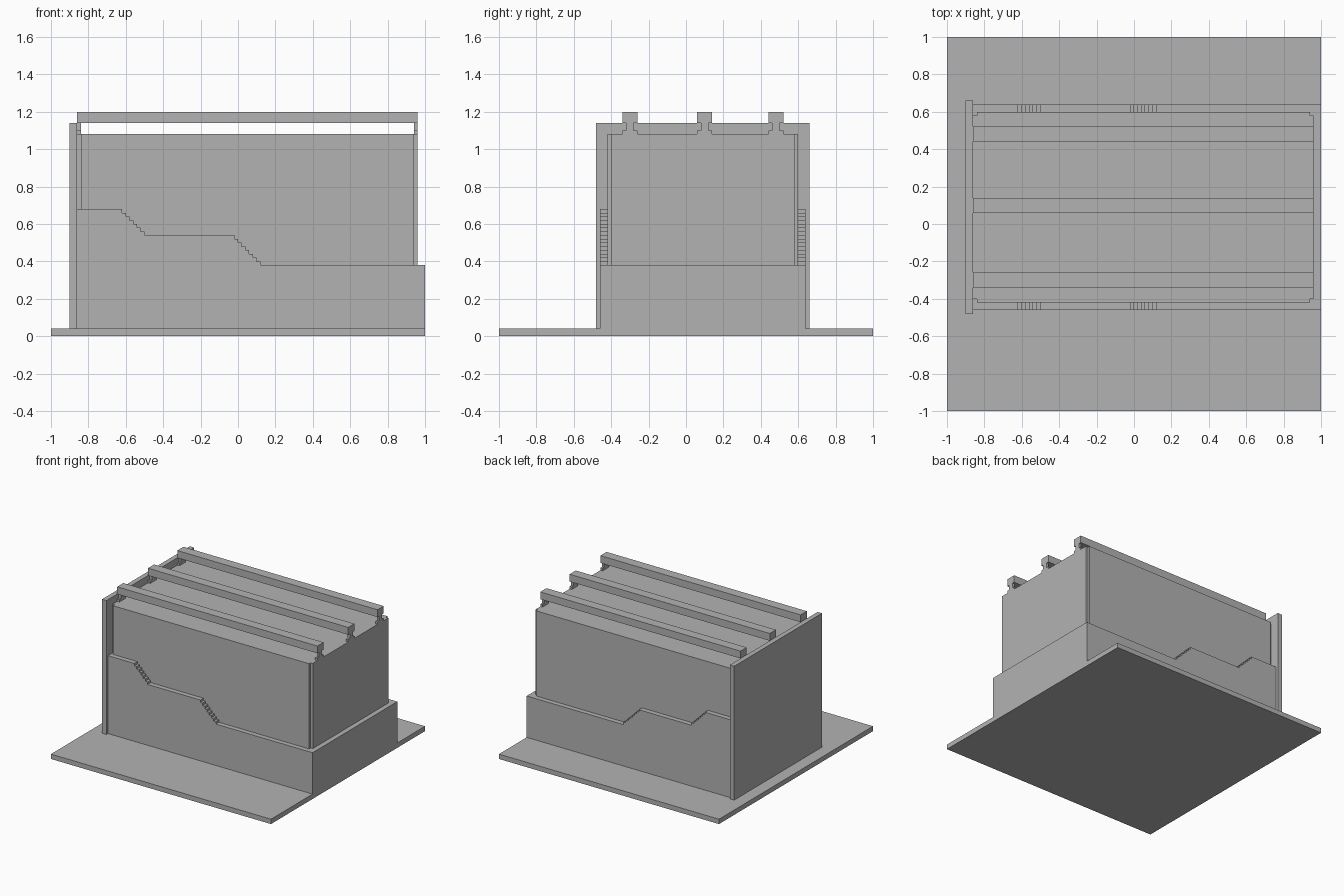
import bpy
import bmesh

default = bpy.data.objects.get("Cube")
if default:
    bpy.data.objects.remove(default, do_unlink=True)

# One flat grey for everything
grey = bpy.data.materials.new("concrete grey")
grey.use_nodes = True
colour = (0.45, 0.45, 0.45, 1)
grey.diffuse_color = colour
grey.node_tree.nodes["Principled BSDF"].inputs["Base Color"].default_value = colour


def finish(name, bm):
    bmesh.ops.recalc_face_normals(bm, faces=bm.faces)
    mesh = bpy.data.meshes.new(name)
    bm.to_mesh(mesh)
    bm.free()
    mesh.materials.append(grey)
    obj = bpy.data.objects.new(name, mesh)
    bpy.context.collection.objects.link(obj)
    return obj


def box(name, x, y, z):
    """Box spanning the (low, high) pairs on each axis."""
    bm = bmesh.new()
    bmesh.ops.create_cube(bm, size=1)
    for v in bm.verts:
        v.co = [(lo + hi) / 2 + c * (hi - lo) for c, (lo, hi) in zip(v.co, (x, y, z))]
    return finish(name, bm)


def prism(name, points, axis, low, high):
    """Extrude a flat outline (other axis, z) along the x or y axis."""
    bm = bmesh.new()
    place = (lambda p: (low, p[0], p[1])) if axis == "x" else (lambda p: (p[0], low, p[1]))
    face = bm.faces.new([bm.verts.new(place(p)) for p in points])
    moved = bmesh.ops.extrude_face_region(bm, geom=[face])["geom"]
    shift = (high - low, 0, 0) if axis == "x" else (0, high - low, 0)
    bmesh.ops.translate(bm, vec=shift, verts=[g for g in moved if isinstance(g, bmesh.types.BMVert)])
    return finish(name, bm)


# Ground slab and tall end wall
box("ground_slab", (-1, 1), (-1, 1), (0, 0.04))
box("end_wall", (-0.90, -0.86), (-0.48, 0.66), (0.04, 1.14))

# Stepped lower body: two flights of small stairs between level ledges
STEP = 0.02
outline = [(-0.86, 0.04), (-0.86, 0.68)]
for start_x, start_z, risers in ((-0.62, 0.68, 7), (-0.02, 0.54, 8)):
    for i in range(risers):
        x, z = start_x + i * STEP, start_z - i * STEP
        outline += [(x, z), (x, z - STEP)]
outline += [(1, 0.38), (1, 0.04)]
prism("stepped_base", outline, "y", -0.46, 0.64)

# Upper body: core with thin raised panels, leaving notched corners
core = [(-0.86, -0.40), (-0.84, -0.40), (-0.84, -0.42), (0.94, -0.42), (0.94, -0.40), (0.96, -0.40),
        (0.96, 0.58), (0.94, 0.58), (0.94, 0.60), (-0.84, 0.60), (-0.84, 0.58), (-0.86, 0.58)]
bm = bmesh.new()
face = bm.faces.new([bm.verts.new((x, y, 0.04)) for x, y in core])
moved = bmesh.ops.extrude_face_region(bm, geom=[face])["geom"]
bmesh.ops.translate(bm, vec=(0, 0, 1.04), verts=[g for g in moved if isinstance(g, bmesh.types.BMVert)])
finish("upper_body", bm)

# Roof beams, each on a footed bracket at either end
half = [(0.04, 1.08), (0.04, 1.10), (0.02, 1.10), (0.02, 1.14)]
for label, y in (("front", -0.30), ("middle", 0.10), ("back", 0.48)):
    box(label + "_roof_beam", (-0.86, 0.96), (y - 0.04, y + 0.04), (1.14, 1.20))
    bracket = [(y + d, z) for d, z in half] + [(y - d, z) for d, z in reversed(half)]
    for side, x in (("right", -0.86), ("left", 0.94)):
        prism(f"{label}_{side}_beam_bracket", bracket, "x", x, x + 0.02)
